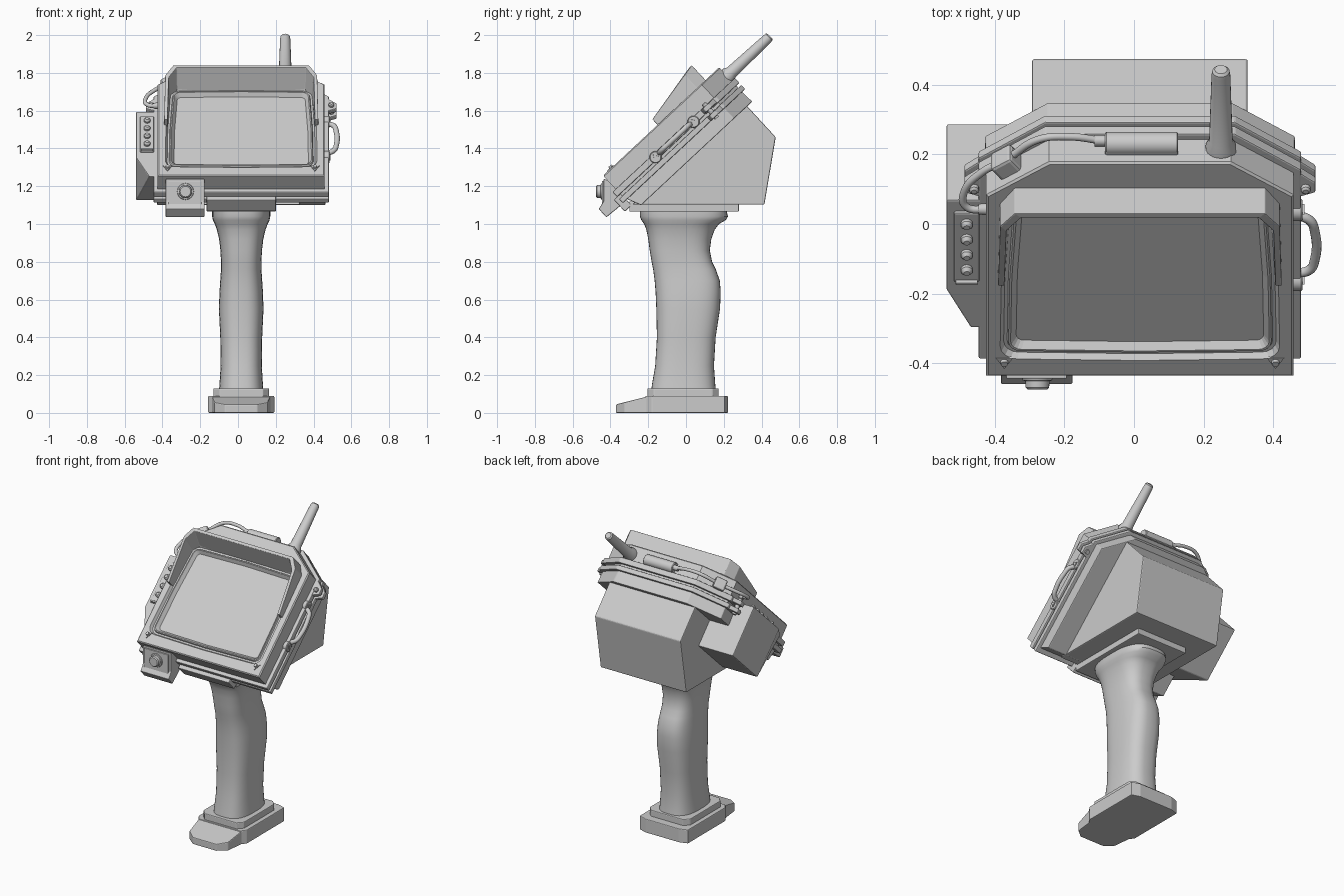
import bpy, bmesh, math
from mathutils import Matrix, Vector

if "Cube" in bpy.data.objects:
    bpy.data.objects.remove(bpy.data.objects["Cube"])

CX = 0.017
WORLD = Matrix.Translation((CX, 0, 0))
# Head space: x across, y up along the screen, z out of the screen
HEAD = WORLD @ Matrix.Rotation(math.radians(43), 4, 'X')


def finish(name, bm, mat=HEAD, bevel=0.0, smooth=False):
    bmesh.ops.recalc_face_normals(bm, faces=bm.faces)
    me = bpy.data.meshes.new(name)
    bm.to_mesh(me)
    bm.free()
    me.transform(mat)
    ob = bpy.data.objects.new(name, me)
    bpy.context.collection.objects.link(ob)
    if bevel:
        m = ob.modifiers.new("bevel", 'BEVEL')
        m.width, m.segments, m.limit_method = bevel, 2, 'ANGLE'
    if smooth:
        bpy.ops.object.select_all(action='DESELECT')
        ob.select_set(True)
        bpy.context.view_layer.objects.active = ob
        bpy.ops.object.shade_smooth_by_angle(angle=math.radians(35))
    return ob


def loft(bm, loops, caps=(True, True)):
    rings = [[bm.verts.new(p) for p in lp] for lp in loops]
    for a, b in zip(rings, rings[1:]):
        for i in range(len(a)):
            j = (i + 1) % len(a)
            bm.faces.new((a[i], a[j], b[j], b[i]))
    if caps[0]:
        bm.faces.new(rings[0])
    if caps[1]:
        bm.faces.new(rings[-1])
    return rings


def prism(name, pts, z0, z1, mat=HEAD, bevel=0.005):
    bm = bmesh.new()
    loft(bm, [[(x, y, z) for x, y in pts] for z in (z0, z1)])
    return finish(name, bm, mat, bevel)


def box(name, x0, x1, y0, y1, z0, z1, mat=HEAD, bevel=0.005):
    return prism(name, [(x0, y0), (x1, y0), (x1, y1), (x0, y1)], z0, z1, mat, bevel)


def side_prism(name, pts, x0, x1, bevel=0.005):
    """World-space y,z profile swept across x."""
    bm = bmesh.new()
    loft(bm, [[(x, y, z) for y, z in pts] for x in (x0, x1)])
    return finish(name, bm, WORLD, bevel)


def hull(name, pts, mat=HEAD, bevel=0.005):
    bm = bmesh.new()
    for p in pts:
        bm.verts.new(p)
    bmesh.ops.convex_hull(bm, input=bm.verts)
    bmesh.ops.dissolve_limit(bm, angle_limit=0.02, verts=bm.verts, edges=bm.edges)
    return finish(name, bm, mat, bevel)


def turned(name, base, axis, profile, segs=24, mat=HEAD):
    """Solid of rings (height, radius) along an axis."""
    q = Vector(axis).to_track_quat('Z', 'Y')
    bm = bmesh.new()
    loft(bm, [[Vector(base) + q @ Vector((r * math.sin(t), r * math.cos(t), h))
               for t in (2 * math.pi * i / segs for i in range(segs))] for h, r in profile])
    return finish(name, bm, mat, smooth=segs > 8)


def tube(name, pts, r):
    cu = bpy.data.curves.new(name, 'CURVE')
    cu.dimensions, cu.bevel_depth, cu.bevel_resolution, cu.use_fill_caps = '3D', r, 4, True
    sp = cu.splines.new('BEZIER')
    sp.bezier_points.add(len(pts) - 1)
    for b, p in zip(sp.bezier_points, pts):
        b.co = p
        b.handle_left_type = b.handle_right_type = 'AUTO'
    ob = bpy.data.objects.new(name, cu)
    ob.matrix_world = HEAD
    bpy.context.collection.objects.link(ob)


def mirrored(half):
    return half + [(-x, y) for x, y in reversed(half)]


def case_outline(o=0.0):
    return mirrored([(0.442 + o, 0.535 - o), (0.442 + o, 1.246 + o * 0.5), (0.262 + o * 0.5, 1.376 + o)])


def screen_loop(inset, z):
    """Rounded, slightly bulged trapezoid."""
    u0, u1, r = 0.605 + inset, 1.22 - inset, 0.05 - inset * 0.6
    wb, wt = 0.402 - inset, 0.385 - inset
    out = []
    for cx, cy, a0 in ((wt - r, u1 - r, 0), (r - wt, u1 - r, 90), (r - wb, u0 + r, 180), (wb - r, u0 + r, 270)):
        for i in range(5):
            a = math.radians(a0 + 90 * i / 4)
            out.append((cx + r * math.cos(a), cy + r * math.sin(a), z))
        a = math.radians(a0 + 90)
        if a0 in (0, 180):
            out.append((0, cy + (r + 0.006) * math.sin(a), z))
        else:
            out.append(((-1 if a0 == 90 else 1) * (0.5 * (wb + wt) + 0.005), 0.5 * (u0 + u1), z))
    return out


# Bezel with stepped screen recess
bm = bmesh.new()
sides = loft(bm, [[(x, y, z) for x, y in case_outline()] for z in (1.04, 1.212)], (True, False))
front = [bm.verts.new((x, y, 1.218)) for x, y in case_outline(-0.006)]
for i in range(6):
    j = (i + 1) % 6
    bm.faces.new((sides[1][i], sides[1][j], front[j], front[i]))
steps = [(0, 1.218), (0.01, 1.2), (0.02, 1.2), (0.024, 1.21), (0.03, 1.21), (0.046, 1.188)]
inner = loft(bm, [screen_loop(i, z) for i, z in steps], (False, True))
rim = [bm.edges.get((lp[i], lp[(i + 1) % len(lp)]))
       for lp in (front, inner[0]) for i in range(len(lp))]
bmesh.ops.triangle_fill(bm, edges=rim, use_beauty=True)
finish("bezel", bm)

# Sun hood whose inside funnels down to the screen frame
bm = bmesh.new()
rings = []
for x, y, bx, by in ((0.408, 0.93, 0.388, 0.93), (0.402, 1.215, 0.374, 1.18), (0.36, 1.277, 0.338, 1.212)):
    top = 1.258 + (y - 0.93) * 0.193
    iy = y - (0.018 if y > 1 else 0)
    rings.append([(x, y, 1.20), (x, y, top), (x - 0.018, iy, top), (bx, by, 1.20)])
rings += [[(-x, y, z) for x, y, z in r] for r in reversed(rings)]
loft(bm, rings)
finish("hood", bm, bevel=0.003)

# Seal flanges, shell rim and narrower rear housing
prism("front_flange", case_outline(0.022), 1.085, 1.12)
prism("rear_flange", case_outline(0.022), 1.04, 1.07)
hull("shell_rim", [(x, y, 1.06) for x, y in case_outline()] +
     [(x, max(y, 0.576), 0.966) for x, y in case_outline(0.004)])
side_prism("rear_housing", [(-0.285, 1.102), (0.415, 1.102), (0.475, 1.46), (0.305, 1.644), (0.24, 1.66)],
           -0.31, 0.31, 0.006)

# Side equipment box with button panel
side = [(-0.25, 0.635), (-0.487, 0.635), (-0.557, 0.785), (-0.557, 1.138), (-0.25, 1.138)]
hull("side_box", [(x, y, 1.12) for x, y in side] +
     [(x, max(y, 0.795), 0.797) for x, y in side], bevel=0.006)
box("button_panel", -0.535, -0.462, 0.82, 1.095, 1.11, 1.128)
box("panel_lip", -0.53, -0.467, 0.822, 0.832, 1.12, 1.14, bevel=0.002)
for i in range(4):
    turned("panel_button_%d" % (i + 1), (-0.498, 0.875 + i * 0.06, 1.12), (0, 0, 1),
           [(0, 0.017), (0.018, 0.017), (0.028, 0.009)], 16)

# Front screws and side lugs
for s, tag in ((-1, "left"), (1, "right")):
    turned("corner_pad_" + tag, (s * 0.39, 0.597, 1.215), (0, 0, 1), [(0, 0.03), (0.008, 0.027)], 3)
    turned("corner_screw_" + tag, (s * 0.39, 0.597, 1.22), (0, 0, 1), [(0, 0.012), (0.012, 0.01)], 12)
    lug = [(s * 0.44, 1.14), (s * 0.505, 1.165), (s * 0.505, 1.205), (s * 0.44, 1.26)]
    prism("lug_front_" + tag, lug, 1.09, 1.118)
    prism("lug_rear_" + tag, lug, 1.04, 1.068)
    turned("lug_bolt_" + tag, (s * 0.477, 1.185, 1.03), (0, 0, 1),
           [(0, 0.014), (0.1, 0.014), (0.106, 0.008)], 12)

# Carry handle on the right
tube("side_handle", [(0.44, 0.83, 1.10), (0.488, 0.85, 1.105), (0.503, 0.89, 1.105), (0.503, 1.0, 1.105),
                     (0.488, 1.045, 1.105), (0.44, 1.065, 1.10)], 0.014)
for i, u in enumerate((0.805, 1.08)):
    turned("handle_pad_%d" % i, (0.43, u, 1.10), (1, 0, 0), [(0, 0.032), (0.034, 0.032), (0.038, 0.028)], 20)
    turned("handle_screw_%d" % i, (0.46, u, 1.10), (1, 0, 0), [(0, 0.02), (0.014, 0.018)], 3)

# Antenna
turned("antenna", (0.233, 1.36, 1.155), (0, 1, 0),
       [(0, 0.044), (0.025, 0.044), (0.045, 0.034), (0.305, 0.027), (0.318, 0.025), (0.325, 0.018)])

# Top cable, barrel connector and clip
turned("cable_barrel", (-0.10, 1.388, 1.15), (1, 0, 0), [(0, 0.03), (0.004, 0.034), (0.206, 0.034), (0.21, 0.03)])
turned("barrel_collar", (-0.13, 1.4, 1.15), (1, 0, 0), [(0, 0.016), (0.04, 0.016)], 16)
box("barrel_mount", -0.10, 0.11, 1.36, 1.39, 1.116, 1.184)
tube("cable", [(-0.11, 1.4, 1.15), (-0.2, 1.42, 1.155), (-0.29, 1.41, 1.155), (-0.385, 1.325, 1.15),
               (-0.455, 1.275, 1.15), (-0.505, 1.205, 1.155), (-0.5, 1.15, 1.16), (-0.43, 1.14, 1.16)], 0.011)
clip = HEAD @ Matrix.Translation((-0.385, 1.315, 1.15)) @ Matrix.Rotation(math.radians(36), 4, 'Z')
box("cable_clip", -0.036, 0.036, -0.04, 0.03, -0.035, 0.035, clip, 0.01)
turned("cable_plug", (-0.465, 1.14, 1.16), (1, 0, 0), [(0, 0.015), (0.03, 0.018), (0.05, 0.018)], 16)

# Knob housing under the bezel
side_prism("knob_housing", [(-0.436, 1.24), (-0.436, 1.12), (-0.462, 1.08), (-0.422, 1.035), (-0.33, 1.11),
                            (-0.33, 1.2)], -0.40, -0.194)
box("knob_plate", -0.385, -0.21, -0.445, -0.43, 1.10, 1.228, WORLD, 0.003)
turned("knob", (-0.295, -0.44, 1.172), (0, -1, 0),
       [(0, 0.046), (0.01, 0.042), (0.012, 0.035), (0.03, 0.034), (0.036, 0.028)], mat=WORLD)

# Neck plates joining head and grip
box("neck_plate", -0.183, 0.183, -0.30, 0.28, 1.065, 1.12, WORLD)
box("neck_tab", -0.183, 0.183, 0.49, 0.54, 1.0, 1.085)

# Grip: (z, front y, back y, half width)
sections = [(0.11, -0.185, 0.16, 0.118), (0.15, -0.18, 0.155, 0.115), (0.25, -0.163, 0.148, 0.109),
            (0.40, -0.154, 0.157, 0.111), (0.55, -0.157, 0.180, 0.118), (0.64, -0.161, 0.184, 0.115),
            (0.70, -0.166, 0.179, 0.111), (0.76, -0.174, 0.158, 0.107), (0.80, -0.182, 0.138, 0.107),
            (0.86, -0.192, 0.126, 0.110), (0.92, -0.2, 0.134, 0.117), (0.97, -0.21, 0.152, 0.129),
            (1.00, -0.222, 0.175, 0.14), (1.02, -0.236, 0.21, 0.15), (1.04, -0.244, 0.222, 0.154),
            (1.07, -0.245, 0.215, 0.154)]
bm = bmesh.new()
loft(bm, [[(w * math.copysign(abs(math.cos(t)) ** 0.72, math.cos(t)),
            (a + b) / 2 + (b - a) / 2 * math.copysign(abs(math.sin(t)) ** 0.72, math.sin(t)), z)
           for t in (2 * math.pi * i / 40 for i in range(40))] for z, a, b, w in sections])
finish("grip", bm, WORLD, smooth=True)

# Foot: collar, base and sloping toe
prism("foot_collar", mirrored([(0.115, -0.205), (0.147, -0.17), (0.147, 0.14), (0.115, 0.172)]), 0.07, 0.13, WORLD)
prism("foot_base", mirrored([(0.15, -0.215), (0.175, -0.18), (0.175, 0.205), (0.12, 0.222)]), 0, 0.09, WORLD)
toe = [(0.085, -0.37, 0.045), (0.14, -0.325, 0.056), (0.155, -0.2, 0.088), (0.155, -0.1, 0.088)]
hull("foot_toe", [(s * x, y, z) for x, y, h in toe for s in (-1, 1) for z in (0, h)], WORLD)
